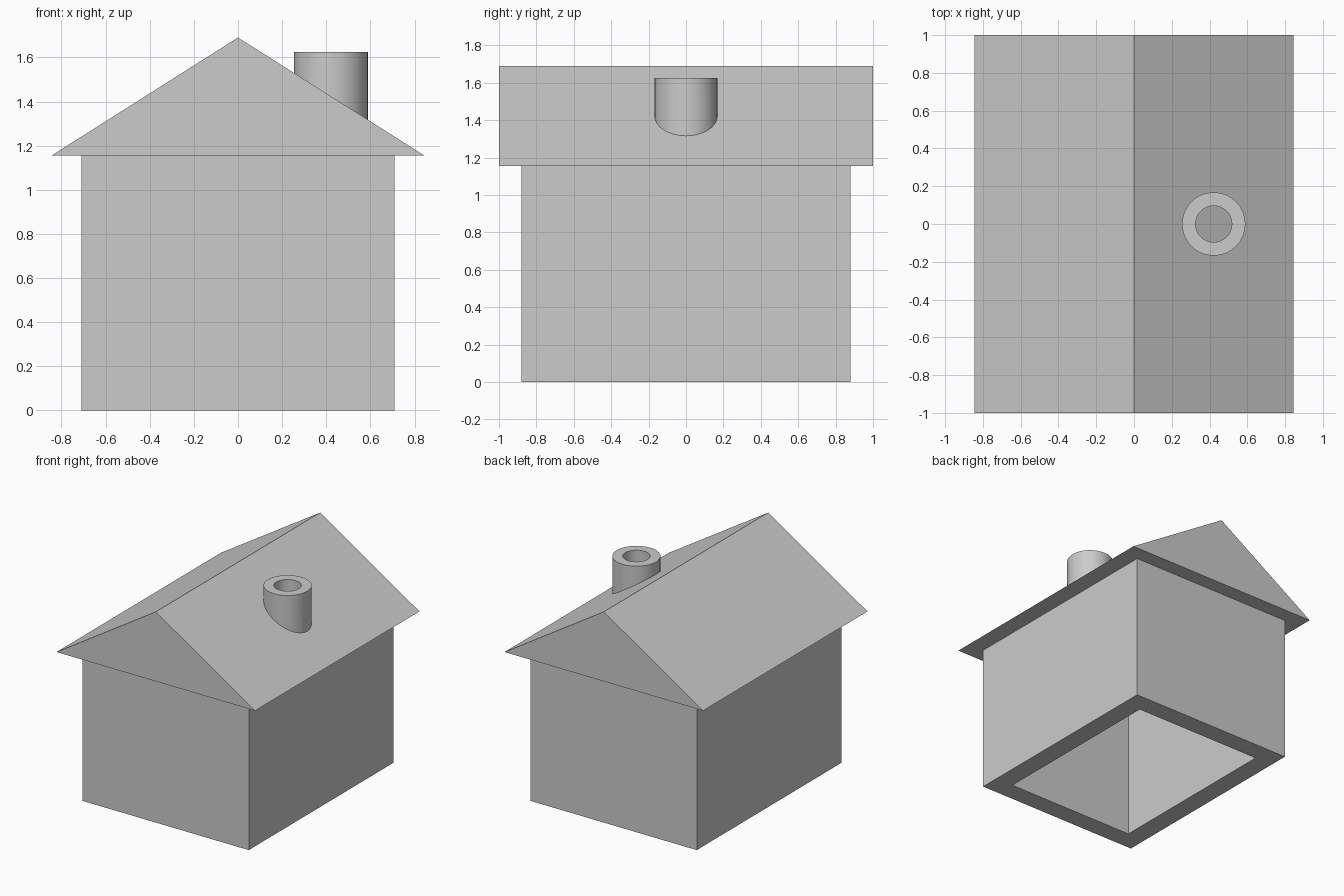
import bpy, bmesh
from math import cos, sin, pi, radians

cube = bpy.data.objects.get("Cube")
if cube:
    bpy.data.objects.remove(cube, do_unlink=True)

EAVE, RIDGE, HALF_ROOF = 1.155, 1.69, 0.845

grey = bpy.data.materials.new("plain_grey")
grey.use_nodes = True
colour = (0.6, 0.6, 0.6, 1)
grey.diffuse_color = colour
grey.node_tree.nodes["Principled BSDF"].inputs["Base Color"].default_value = colour


def finish(name, bm):
    bmesh.ops.recalc_face_normals(bm, faces=bm.faces)
    mesh = bpy.data.meshes.new(name)
    bm.to_mesh(mesh)
    bm.free()
    mesh.materials.append(grey)
    obj = bpy.data.objects.new(name, mesh)
    bpy.context.collection.objects.link(obj)
    return obj


def tube(name, loops):
    """Closed tube: joins each loop of points to the next, the last to the first."""
    bm = bmesh.new()
    rings = [[bm.verts.new(p) for p in loop] for loop in loops]
    n = len(rings[0])
    for k, ring in enumerate(rings):
        after = rings[(k + 1) % len(rings)]
        for i in range(n):
            j = (i + 1) % n
            bm.faces.new((ring[i], ring[j], after[j], after[i]))
    return finish(name, bm)


def rectangle(x, y, z):
    return [(-x, -y, z), (x, -y, z), (x, y, z), (-x, y, z)]


# Hollow walls, open at the bottom
hx, hy, thick = 0.708, 0.88, 0.153
outer, inner = (hx, hy), (hx - thick, hy - thick)
tube("walls", [rectangle(*outer, 0), rectangle(*outer, EAVE),
               rectangle(*inner, EAVE), rectangle(*inner, 0)])

# Solid gable roof, an extruded triangle
bm = bmesh.new()
profile = [(-HALF_ROOF, EAVE), (HALF_ROOF, EAVE), (0, RIDGE)]
gable = bm.faces.new([bm.verts.new((x, -1, z)) for x, z in profile])
back = bmesh.ops.extrude_face_region(bm, geom=[gable], use_keep_orig=True)
bmesh.ops.translate(bm, vec=(0, 2, 0),
                    verts=[v for v in back["geom"] if isinstance(v, bmesh.types.BMVert)])
finish("roof", bm)


# Round chimney pipe, its foot cut to the roof slope
def circle(radius, top=None, sides=32):
    points = []
    for i in range(sides):
        a = 2 * pi * i / sides
        x, y = 0.422 + radius * cos(a), radius * sin(a)
        slope = RIDGE - (RIDGE - EAVE) * x / HALF_ROOF
        points.append((x, y, slope - 0.005 if top is None else top))
    return points


chimney = tube("chimney", [circle(0.168), circle(0.168, 1.625),
                           circle(0.096, 1.625), circle(0.096)])
bpy.ops.object.select_all(action='DESELECT')
chimney.select_set(True)
bpy.context.view_layer.objects.active = chimney
bpy.ops.object.shade_smooth_by_angle(angle=radians(30))
